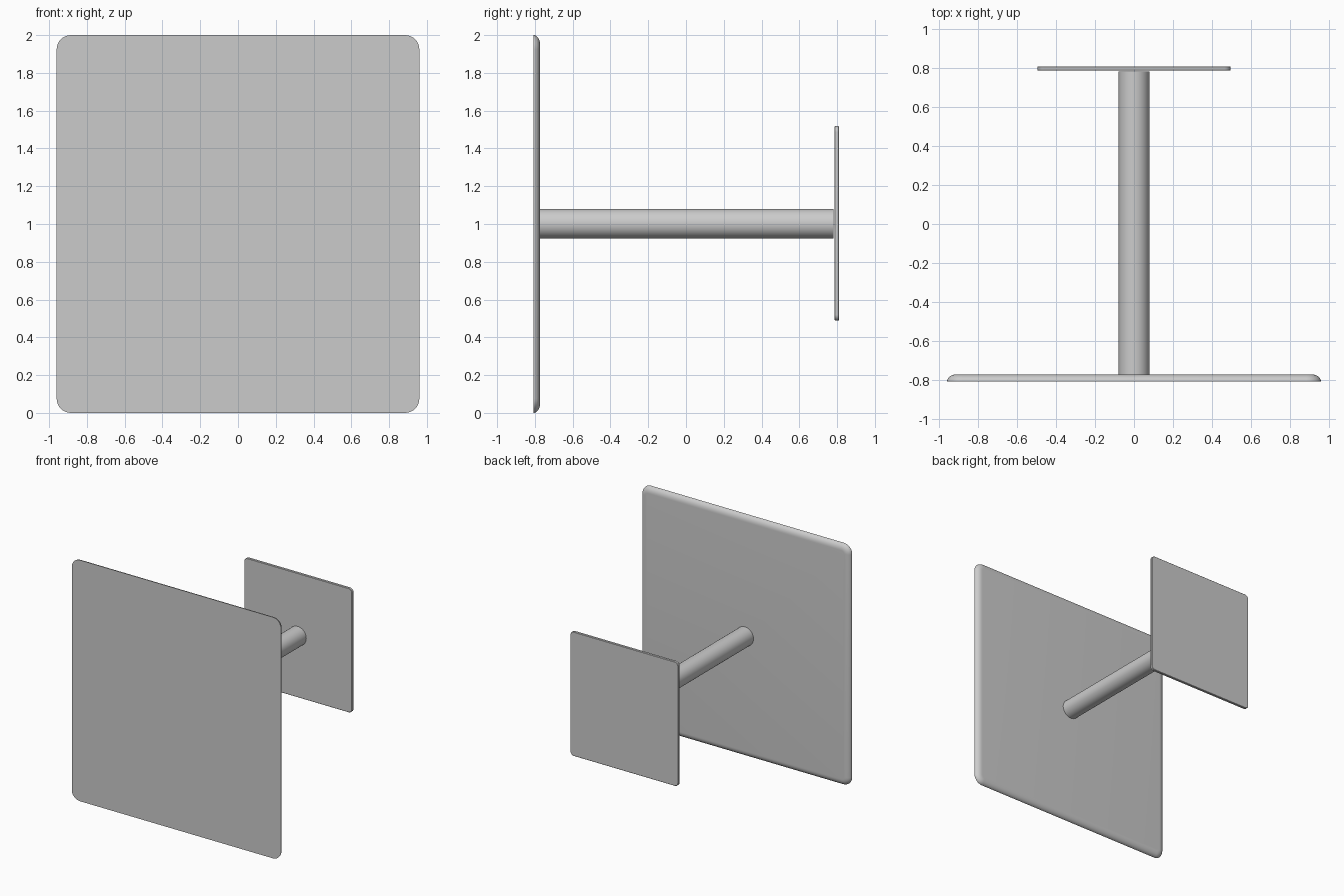
import bpy, bmesh
from math import sin, cos, pi, radians

if "Cube" in bpy.data.objects:
    bpy.data.objects.remove(bpy.data.objects["Cube"])


def finish(name, bm):
    bmesh.ops.recalc_face_normals(bm, faces=bm.faces)
    mesh = bpy.data.meshes.new(name)
    bm.to_mesh(mesh)
    bm.free()
    obj = bpy.data.objects.new(name, mesh)
    bpy.context.collection.objects.link(obj)
    bpy.ops.object.select_all(action='DESELECT')
    obj.select_set(True)
    bpy.context.view_layer.objects.active = obj
    bpy.ops.object.shade_smooth_by_angle(angle=radians(35))
    return obj


def rounded_plate(name, half_w, half_h, zc, radius, profile, steps=8):
    """Stack rounded-rectangle loops; profile holds (inset, y) pairs."""
    bm = bmesh.new()
    loops = []
    for inset, y in profile:
        r = radius - inset
        loop = []
        for q, (sx, sz) in enumerate(((1, 1), (-1, 1), (-1, -1), (1, -1))):
            for i in range(steps + 1):
                a = (q + i / steps) * pi / 2
                loop.append(bm.verts.new((sx * (half_w - radius) + r * cos(a), y,
                                          zc + sz * (half_h - radius) + r * sin(a))))
        loops.append(loop)
    n = len(loops[0])
    for a, b in zip(loops, loops[1:]):
        for i in range(n):
            j = (i + 1) % n
            bm.faces.new((a[i], a[j], b[j], b[i]))
    bm.faces.new(loops[0])
    bm.faces.new(loops[-1])
    return finish(name, bm)


# Large front plate: flat front, softly rounded back rim
rim = [(0.05 * (1 - cos(t * pi / 16)), -0.808 + 0.036 * sin(t * pi / 16)) for t in range(9)]
rounded_plate("front_plate", 0.96, 1.0, 1.0, 0.075, rim)

# Small back plate
rounded_plate("back_plate", 0.495, 0.515, 1.003, 0.032,
              [(0.003, 0.787), (0, 0.790), (0, 0.807), (0.003, 0.810)])

# Round connecting rod
bpy.ops.mesh.primitive_cylinder_add(vertices=48, radius=0.079, depth=1.555,
                                    location=(0, 0.0045, 1.001), rotation=(pi / 2, 0, 0))
rod = bpy.context.object
rod.name = "connecting_rod"
bpy.ops.object.shade_smooth_by_angle(angle=radians(35))
